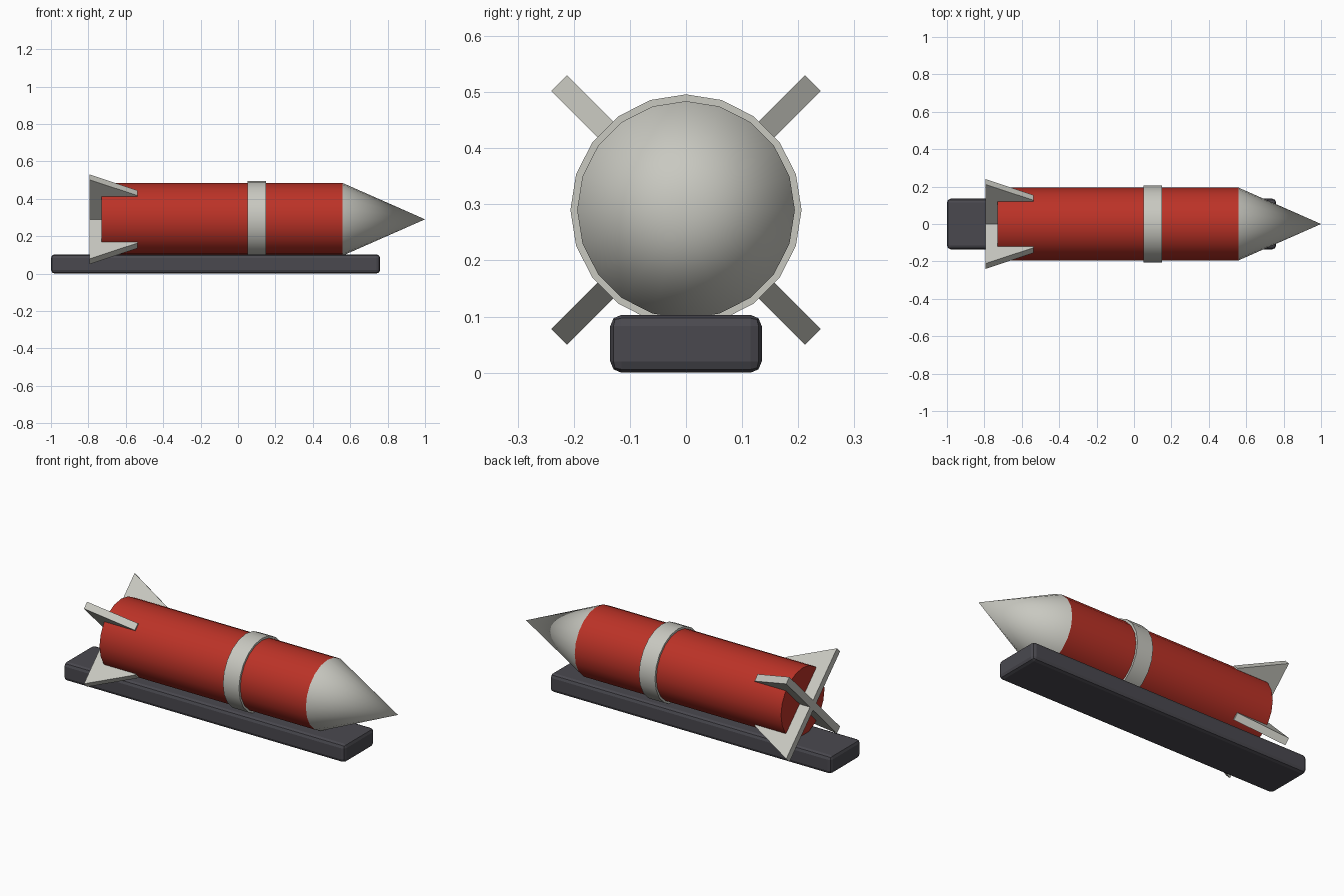
import bpy, bmesh, math
from mathutils import Matrix

if "Cube" in bpy.data.objects:
    bpy.data.objects.remove(bpy.data.objects["Cube"])

AXIS_Z = 0.29


def material(name, rgb):
    m = bpy.data.materials.new(name)
    m.diffuse_color = (*rgb, 1)
    m.use_nodes = True
    m.node_tree.nodes["Principled BSDF"].inputs["Base Color"].default_value = m.diffuse_color
    return m


red = material("red", (0.50, 0.032, 0.02))
pale = material("pale_grey", (0.58, 0.58, 0.53))
dark = material("dark_grey", (0.068, 0.066, 0.078))


def finish(name, bm, mat, smooth=False):
    bmesh.ops.recalc_face_normals(bm, faces=bm.faces)
    me = bpy.data.meshes.new(name)
    bm.to_mesh(me)
    bm.free()
    me.materials.append(mat)
    ob = bpy.data.objects.new(name, me)
    bpy.context.collection.objects.link(ob)
    if smooth:
        bpy.ops.object.select_all(action='DESELECT')
        ob.select_set(True)
        bpy.context.view_layer.objects.active = ob
        bpy.ops.object.shade_smooth_by_angle(angle=math.radians(35))
    return ob


def round_part(name, x0, x1, r0, r1, mat):
    """Capped 20-sided cylinder or cone lying along x."""
    bm = bmesh.new()
    place = Matrix.Translation(((x0 + x1) / 2, 0, AXIS_Z)) @ Matrix.Rotation(math.pi / 2, 4, 'Y')
    bmesh.ops.create_cone(bm, cap_ends=True, segments=20, radius1=r0, radius2=r1,
                          depth=x1 - x0, matrix=place)
    bmesh.ops.remove_doubles(bm, verts=bm.verts, dist=1e-5)
    return finish(name, bm, mat, True)


# Rocket body, band and nose
round_part("body", -0.73, 0.56, 0.194, 0.194, red)
round_part("band", 0.05, 0.15, 0.206, 0.206, pale)
round_part("nose_cone", 0.56, 1.0, 0.194, 0.0, pale)

# Four diagonal tail fins, reaching in to the axis
profile = [(-0.795, 0), (-0.795, 0.32), (-0.537, 0.199), (-0.537, 0)]
for i in range(4):
    bm = bmesh.new()
    face = bm.faces.new([bm.verts.new((x, -0.02, r)) for x, r in profile])
    ext = bmesh.ops.extrude_face_region(bm, geom=[face])
    bmesh.ops.translate(bm, vec=(0, 0.04, 0),
                        verts=[v for v in ext["geom"] if isinstance(v, bmesh.types.BMVert)])
    bm.transform(Matrix.Translation((0, 0, AXIS_Z))
                 @ Matrix.Rotation(math.radians(45 + 90 * i), 4, 'X'))
    finish(f"tail_fin_{i + 1}", bm, pale)

# Launch rail with rounded edges
bm = bmesh.new()
bmesh.ops.create_cube(bm, size=1, matrix=Matrix.Translation((-0.12, 0, 0.0515))
                      @ Matrix.Diagonal((1.76, 0.27, 0.103, 1)))
bmesh.ops.bevel(bm, geom=bm.edges[:], offset=0.02, segments=2, profile=0.5, affect='EDGES')
finish("launch_rail", bm, dark)
